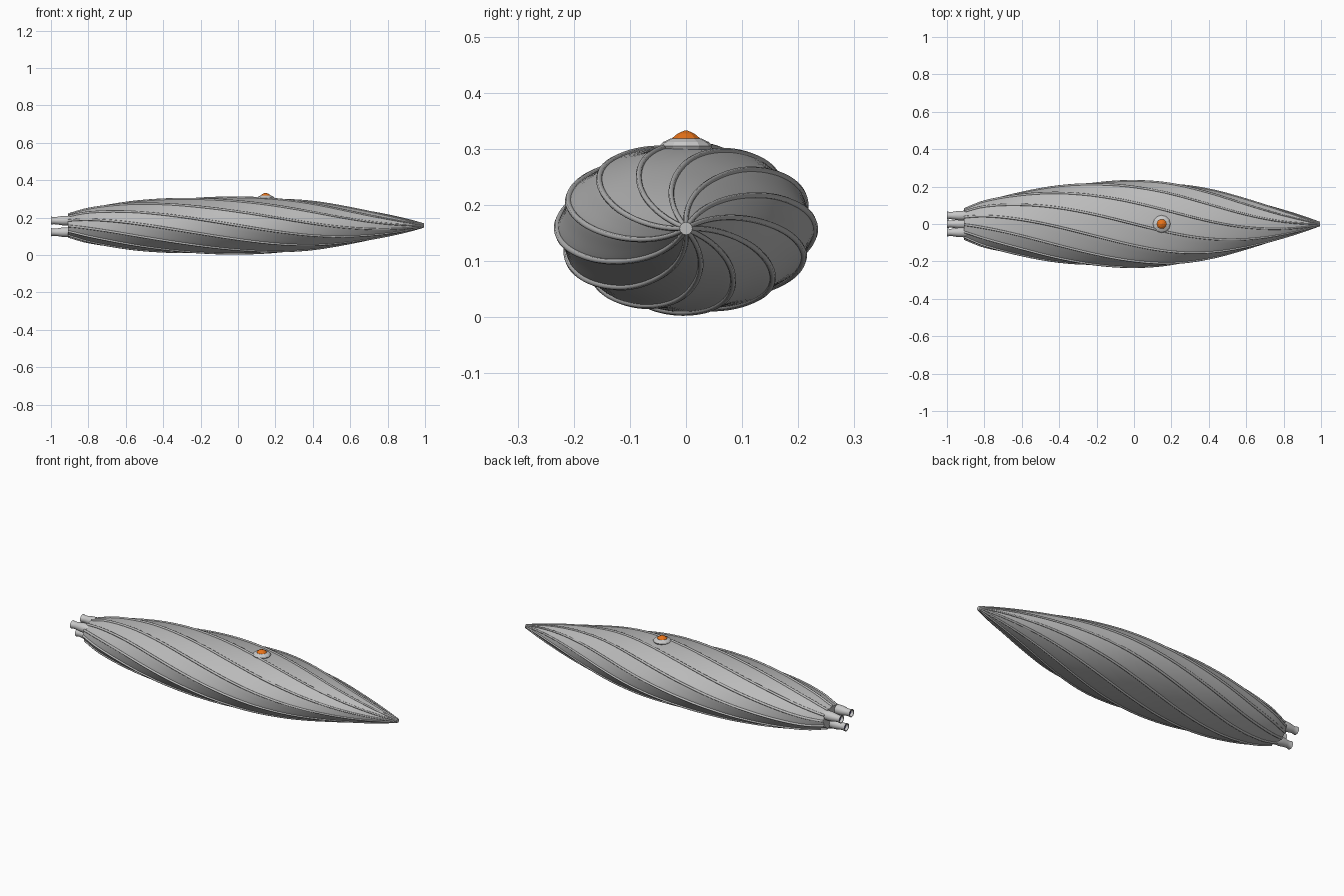
import bpy, bmesh
from math import sin, cos, pi, radians

if "Cube" in bpy.data.objects:
    bpy.data.objects.remove(bpy.data.objects["Cube"])


def material(name, rgb):
    m = bpy.data.materials.new(name)
    m.use_nodes = True
    m.diffuse_color = (*rgb, 1)
    m.node_tree.nodes["Principled BSDF"].inputs["Base Color"].default_value = (*rgb, 1)
    return m


hull_grey = material("hull grey", (0.5, 0.5, 0.5))
pale_grey = material("pale grey", (0.58, 0.58, 0.58))
orange = material("canopy orange", (0.8, 0.17, 0.01))
violet = material("exhaust violet", (0.08, 0.06, 0.25))

MID_Z = 0.158
RIBS = 12
TWIST = radians(-63)
# Hull stations: x, half width, half height
STATIONS = [(-0.91, 0.078, 0.058), (-0.8, 0.122, 0.090), (-0.6, 0.168, 0.122),
            (-0.4, 0.202, 0.139), (-0.2, 0.222, 0.147), (0, 0.229, 0.149),
            (0.2, 0.219, 0.144), (0.4, 0.185, 0.127), (0.6, 0.133, 0.095),
            (0.8, 0.073, 0.056), (0.92, 0.034, 0.028), (0.995, 0.007, 0.007)]


def half_sizes(x):
    """Smoothly interpolate the half width and half height at x."""
    n = len(STATIONS)
    i = 0
    while i < n - 2 and x > STATIONS[i + 1][0]:
        i += 1
    a, b = STATIONS[i], STATIONS[i + 1]
    p, q = STATIONS[max(i - 1, 0)], STATIONS[min(i + 2, n - 1)]
    span = b[0] - a[0]
    t = (x - a[0]) / span
    out = []
    for k in (1, 2):
        m0 = (b[k] - p[k]) / (b[0] - p[0]) * span
        m1 = (q[k] - a[k]) / (q[0] - a[0]) * span
        out.append(a[k] * (1 + 2 * t) * (1 - t) ** 2 + m0 * t * (1 - t) ** 2
                   + b[k] * t * t * (3 - 2 * t) + m1 * t * t * (t - 1))
    return out


def hull_point(x, angle, scale=1.0):
    """Angle is measured from straight up towards +y, and twists along x."""
    w, h = half_sizes(x)
    a = angle + TWIST * x
    return (x, w * scale * sin(a), MID_Z + h * scale * cos(a))


def loft(name, rings, mat, smooth=40, end_mat=None):
    """Skin a list of equal rings, closing both ends."""
    bm = bmesh.new()
    rows = [[bm.verts.new(p) for p in ring] for ring in rings]
    n = len(rows[0])
    for r, s in zip(rows, rows[1:]):
        for i in range(n):
            j = (i + 1) % n
            bm.faces.new((r[i], r[j], s[j], s[i]))
    bm.faces.new(rows[0])
    last = bm.faces.new(rows[-1])
    if end_mat:
        last.material_index = 1
    bmesh.ops.recalc_face_normals(bm, faces=bm.faces)
    mesh = bpy.data.meshes.new(name)
    bm.to_mesh(mesh)
    bm.free()
    mesh.materials.append(mat)
    if end_mat:
        mesh.materials.append(end_mat)
    ob = bpy.data.objects.new(name, mesh)
    bpy.context.collection.objects.link(ob)
    if smooth:
        bpy.ops.object.select_all(action='DESELECT')
        ob.select_set(True)
        bpy.context.view_layer.objects.active = ob
        bpy.ops.object.shade_smooth_by_angle(angle=radians(smooth))
    return ob


def ring(centre, radius, axis, sides):
    """Circle around the x or z axis."""
    cx, cy, cz = centre
    pts = []
    for i in range(sides):
        u, v = radius * cos(2 * pi * i / sides), radius * sin(2 * pi * i / sides)
        pts.append((cx, cy + u, cz + v) if axis == 'X' else (cx + u, cy + v, cz))
    return pts


# Twisted hull with shallow panels between the ribs
STEPS, PER = 64, 8
first, last = STATIONS[0][0], STATIONS[-1][0]
xs = [first + (last - first) * i / STEPS for i in range(STEPS + 1)]
loft("hull", [[hull_point(x, 2 * pi * i / (RIBS * PER),
                          1 - 0.025 * sin(pi * (i % PER) / PER))
               for i in range(RIBS * PER)] for x in xs], hull_grey)

# Spiral ribs running from stern to nose
for k in range(RIBS):
    loft("rib_%d" % (k + 1),
         [ring(hull_point(x, 2 * pi * k / RIBS), 0.0065 - 0.002 * max(x, 0), 'X', 8)
          for x in xs], hull_grey, 60)

# Three stern thrusters with coloured exhausts
THRUSTER = [(-0.86, 0.012), (-0.88, 0.021), (-0.91, 0.026), (-0.94, 0.025),
            (-0.97, 0.020), (-0.985, 0.019), (-1.0, 0.022), (-1.0, 0.018), (-0.985, 0.015)]
for k, (y, z) in enumerate([(0.045, 0.184), (-0.045, 0.184), (0, 0.122)]):
    loft("thruster_%d" % (k + 1), [ring((x, y, z), r, 'X', 16) for x, r in THRUSTER],
         pale_grey, 40, violet)

# Faceted cockpit collar and canopy
COCKPIT_X = 0.148
loft("cockpit_collar", [ring((COCKPIT_X, 0, z), r, 'Z', 12) for z, r in
                        [(0.288, 0.03), (0.298, 0.043), (0.305, 0.047),
                         (0.312, 0.041), (0.318, 0.028)]], pale_grey, 0)
loft("cockpit_canopy", [ring((COCKPIT_X, 0, z), r, 'Z', 10) for z, r in
                        [(0.312, 0.028), (0.319, 0.026), (0.327, 0.016),
                         (0.333, 0.002)]], orange, 0)
